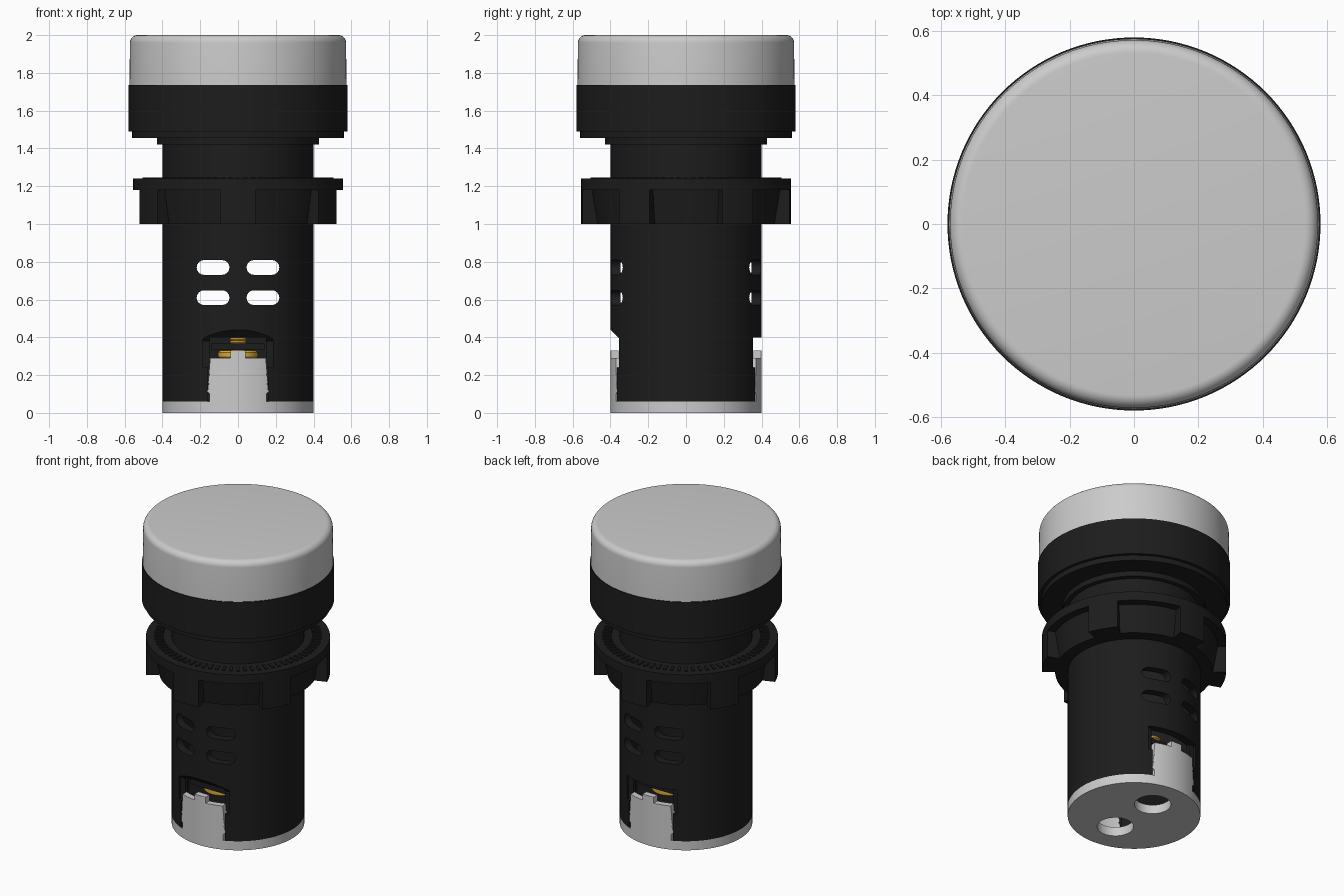
import bpy, bmesh
from math import sin, cos, pi, radians

if "Cube" in bpy.data.objects:
    bpy.data.objects.remove(bpy.data.objects["Cube"])


def material(name, rgb):
    m = bpy.data.materials.new(name)
    m.diffuse_color = (*rgb, 1)
    m.use_nodes = True
    m.node_tree.nodes["Principled BSDF"].inputs["Base Color"].default_value = m.diffuse_color
    return m


BLACK = material("black_plastic", (0.012, 0.012, 0.012))
BRASS = material("brass", (0.75, 0.42, 0.04))


def finish(bm, name, mat=None):
    bmesh.ops.recalc_face_normals(bm, faces=bm.faces[:])
    me = bpy.data.meshes.new(name)
    bm.to_mesh(me)
    bm.free()
    ob = bpy.data.objects.new(name, me)
    bpy.context.collection.objects.link(ob)
    if mat:
        me.materials.append(mat)
    return ob


def smooth(ob):
    bpy.ops.object.select_all(action='DESELECT')
    ob.select_set(True)
    bpy.context.view_layer.objects.active = ob
    bpy.ops.object.shade_smooth_by_angle(angle=radians(30))


def lathe(name, profile, mat=None, n=96, at=(0, 0)):
    """Revolve a closed (r, z) outline about a vertical axis."""
    bm = bmesh.new()
    rings = []
    for r, z in profile:
        if r == 0:
            rings.append([bm.verts.new((at[0], at[1], z))] * n)
        else:
            rings.append([bm.verts.new((at[0] + r * cos(2 * pi * i / n),
                                        at[1] + r * sin(2 * pi * i / n), z)) for i in range(n)])
    for a, b in zip(rings, rings[1:] + rings[:1]):
        for i in range(n):
            j = (i + 1) % n
            f = list(dict.fromkeys((a[i], a[j], b[j], b[i])))
            if len(f) > 2:
                bm.faces.new(f)
    return finish(bm, name, mat)


def prism(name, pts, axis, lo, hi, mat=None):
    """Extrude a 2D outline along the given axis."""
    place = {'x': lambda a, b, t: (t, a, b), 'y': lambda a, b, t: (a, t, b),
             'z': lambda a, b, t: (a, b, t)}[axis]
    bm = bmesh.new()
    low = [bm.verts.new(place(a, b, lo)) for a, b in pts]
    top = [bm.verts.new(place(a, b, hi)) for a, b in pts]
    bm.faces.new(low)
    bm.faces.new(top)
    for i in range(len(pts)):
        j = (i + 1) % len(pts)
        bm.faces.new((low[i], low[j], top[j], top[i]))
    return finish(bm, name, mat)


def box(name, x, y, z, mat=None):
    return prism(name, [(x[0], y[0]), (x[1], y[0]), (x[1], y[1]), (x[0], y[1])], 'z', *z, mat)


def boolean(ob, cutter, op='DIFFERENCE'):
    m = ob.modifiers.new("cut", 'BOOLEAN')
    m.operation, m.solver, m.object = op, 'EXACT', cutter
    bpy.context.view_layer.objects.active = ob
    bpy.ops.object.modifier_apply(modifier=m.name)
    bpy.data.objects.remove(cutter)


def sector(r0, r1, mid, half, n=6):
    """Outline of a ring segment seen from above."""
    angs = [mid - half + 2 * half * i / n for i in range(n + 1)]
    return ([(r1 * cos(a), r1 * sin(a)) for a in angs] +
            [(r0 * cos(a), r0 * sin(a)) for a in reversed(angs)])


# Lens cap with rounded rim
rim = [(0.532 + 0.04 * cos(a), 1.96 + 0.04 * sin(a)) for a in [pi / 2 * i / 8 for i in range(9)]]
smooth(lathe("lens", [(0, 1.72), (0.575, 1.72)] + rim + [(0, 2.0)], n=128))

# Hollow barrel with stepped bezel
body = lathe("body", [(0.40, 0.06), (0.40, 1.42), (0.43, 1.42), (0.43, 1.455), (0.56, 1.455),
                      (0.56, 1.49), (0.58, 1.49), (0.58, 1.735), (0.35, 1.735), (0.35, 0.06)],
             BLACK, n=128)

# Four vent slots running through front and back
for sx in (-0.132, 0.132):
    for z in (0.61, 0.77):
        pts = []
        for side, start in ((1, -pi / 2), (-1, pi / 2)):
            for i in range(9):
                a = start + pi * i / 8
                pts.append((sx + side * 0.048 + 0.039 * cos(a), z + 0.039 * sin(a)))
        boolean(body, prism("cutter", pts, 'y', -0.6, 0.6))

# Terminal windows: sloped recess in front, square one behind, openings through both
boolean(body, prism("cutter", [(-0.45, 0.24), (-0.45, 0.49), (-0.34, 0.38), (-0.34, 0.24)],
                    'x', -0.185, 0.185))
boolean(body, box("cutter", (-0.185, 0.185), (0.34, 0.5), (0.24, 0.40)))
boolean(body, box("cutter", (-0.147, 0.147), (-0.5, 0.5), (0.2, 0.40)))
boolean(body, box("cutter", (-0.162, 0.162), (-0.5, 0.5), (0, 0.245)))
smooth(body)

# Clamping nut: flange over a tapered collar
smooth(lathe("nut", [(0.395, 1.0), (0.475, 1.0), (0.505, 1.18), (0.555, 1.18),
                     (0.555, 1.24), (0.395, 1.24)], BLACK))
for k in range(6):
    smooth(prism(f"nut_lug_{k + 1}", sector(0.46, 0.555, radians(30 + 60 * k), radians(9.7)),
                 'z', 1.0, 1.19, BLACK))

# Radial grip teeth on the nut
bm = bmesh.new()
for k in range(72):
    a = 2 * pi * k / 72
    u, v = (cos(a), sin(a)), (-sin(a), cos(a))
    q = [(r * u[0] + w * v[0], r * u[1] + w * v[1])
         for r, w in ((0.45, -0.009), (0.505, -0.009), (0.505, 0.009), (0.45, 0.009))]
    low = [bm.verts.new((*p, 1.235)) for p in q]
    top = [bm.verts.new((*p, 1.247)) for p in q]
    bm.faces.new(top)
    for i in range(4):
        bm.faces.new((low[i], low[i - 1], top[i - 1], top[i]))
finish(bm, "nut_teeth", BLACK)

# Grey base plate with two screwdriver holes
base = lathe("base", [(0, 0), (0.40, 0), (0.40, 0.06), (0, 0.06)], n=128)
for s in (-1, 1):
    boolean(base, lathe("cutter", [(0, -0.1), (0.11, -0.1), (0.11, 0.2), (0, 0.2)],
                        n=48, at=(0, s * 0.175)))
smooth(base)

# Snap tabs rising from the base at front and back, with ratchet edges
tabs = lathe("base_tabs", [(0.36, 0.05), (0.40, 0.05), (0.40, 0.40), (0.36, 0.40)], n=128)
half = [(0.15, 0), (0.15, 0.10), (0.161, 0.11), (0.158, 0.15), (0.152, 0.15), (0.158, 0.16),
        (0.154, 0.20), (0.149, 0.20), (0.154, 0.21), (0.147, 0.29), (0.04, 0.29), (0.04, 0.33)]
boolean(tabs, prism("cutter", half + [(-x, z) for x, z in reversed(half)], 'y', -0.5, 0.5),
        'INTERSECT')
smooth(tabs)

# Internal partition, terminal plates and brass screws
box("partition", (-0.345, 0.345), (-0.02, 0.02), (0.06, 0.50), BLACK)
thread = []
for i in range(6):
    z = 0.365 + 0.016 * i
    thread += [(0.038, z), (0.046, z + 0.008)]
for s, side in ((-1, "front"), (1, "back")):
    y0, y1 = sorted((s * 0.02, s * 0.30))
    box(side + "_terminal_plate", (-0.14, 0.14), (y0, y1), (0.332, 0.368), BLACK)
    screw = lathe(side + "_screw", [(0, 0.285), (0.095, 0.285), (0.105, 0.295), (0.105, 0.32),
                                    (0.095, 0.33), (0.038, 0.33)] + thread +
                  [(0.038, 0.461), (0, 0.461)], BRASS, n=48, at=(0, s * 0.175))
    boolean(screw, box("cutter", (-0.2, 0.2), (s * 0.175 - 0.012, s * 0.175 + 0.012),
                       (0.2, 0.30)))
    smooth(screw)
